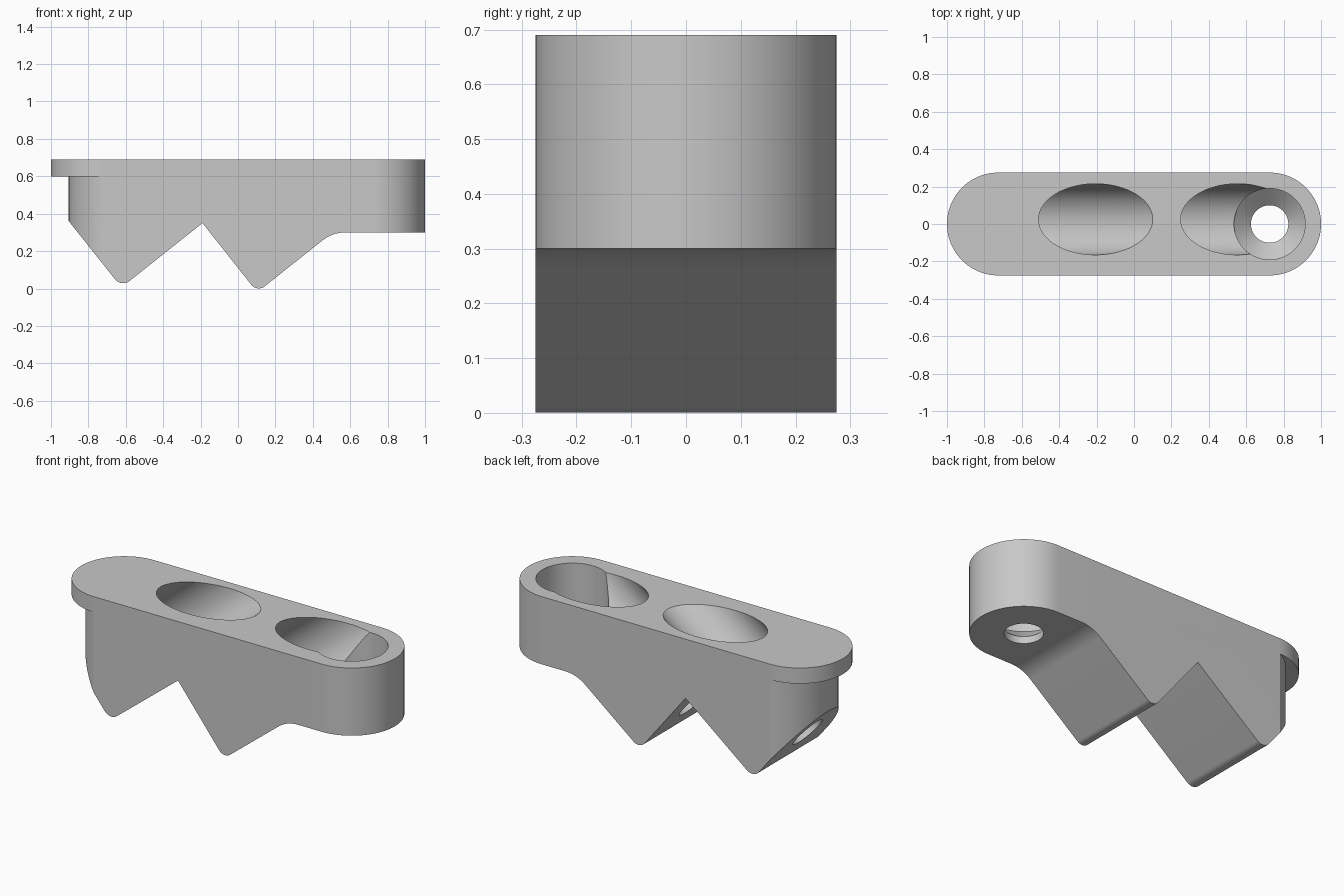
import bpy, bmesh, math
from mathutils import Vector, Matrix

if "Cube" in bpy.data.objects:
    bpy.data.objects.remove(bpy.data.objects["Cube"], do_unlink=True)

TOP = 0.69
TILT = math.radians(38.5)                       # bore angle from horizontal
AXIS = Vector((-math.cos(TILT), 0, -math.sin(TILT)))
COLOUR = (0.58, 0.58, 0.58, 1)

grey = bpy.data.materials.new("plain grey")
grey.use_nodes = True
grey.diffuse_color = COLOUR
grey.node_tree.nodes["Principled BSDF"].inputs["Base Color"].default_value = COLOUR


def finish(bm, name):
    bmesh.ops.recalc_face_normals(bm, faces=bm.faces)
    mesh = bpy.data.meshes.new(name)
    bm.to_mesh(mesh)
    bm.free()
    mesh.materials.append(grey)
    obj = bpy.data.objects.new(name, mesh)
    bpy.context.collection.objects.link(obj)
    return obj


def prism(name, points, direction):
    """Extrude a closed outline of 3D points along a direction."""
    bm = bmesh.new()
    face = bm.faces.new([bm.verts.new(p) for p in points])
    new = bmesh.ops.extrude_face_region(bm, geom=[face], use_keep_orig=True)["geom"]
    verts = [v for v in new if isinstance(v, bmesh.types.BMVert)]
    bmesh.ops.translate(bm, verts=verts, vec=direction)
    return finish(bm, name)


def lathe(name, profile, origin, axis, sides=96):
    """Revolve (radius, depth) pairs around an axis, capped at both ends."""
    bm = bmesh.new()
    rings = []
    for r, d in profile:
        rings.append([bm.verts.new((r * math.cos(t), r * math.sin(t), d))
                      for t in (2 * math.pi * i / sides for i in range(sides))])
    for a, b in zip(rings, rings[1:]):
        for i in range(sides):
            j = (i + 1) % sides
            bm.faces.new((a[i], a[j], b[j], b[i]))
    bm.faces.new(rings[0])
    bm.faces.new(rings[-1])
    turn = Vector((0, 0, 1)).rotation_difference(axis).to_matrix().to_4x4()
    bm.transform(Matrix.Translation(origin) @ turn)
    return finish(bm, name)


def arc(cx, cy, r, start, end, n):
    return [(cx + r * math.cos(a), cy + r * math.sin(a))
            for a in (math.radians(start + (end - start) * i / n) for i in range(n + 1))]


def fillet(before, corner, after, r, n=10):
    """Round one corner of an outline."""
    c = Vector(corner)
    u, v = (Vector(before) - c).normalized(), (Vector(after) - c).normalized()
    half = math.acos(u.dot(v)) / 2
    centre = c + (u + v).normalized() * (r / math.sin(half))
    p = c + u * (r / math.tan(half)) - centre
    q = c + v * (r / math.tan(half)) - centre
    return [tuple(centre + p.lerp(q, i / n).normalized() * r) for i in range(n + 1)]


# Body: full stadium block
outline = arc(0.725, 0, 0.275, -90, 90, 48) + arc(-0.725, 0, 0.275, 90, 270, 48)
body = prism("clamp_body", [(x, y, -0.2) for x, y in outline], (0, 0, TOP + 0.2))

# Underside: two rounded teeth and a raised foot
slope = math.tan(TILT)
notch, tip1, tip2 = (-0.19, 0.35), (-0.623, 0.006), (0.103, -0.02)
bend = (tip2[0] + (0.30 - tip2[1]) / slope, 0.30)
left = (-1.05, tip1[1] + (1.05 + tip1[0]) / slope)
right = (1.3, 0.30)
under = [left] + fillet(left, tip1, notch, 0.055) + [notch]
under += fillet(notch, tip2, bend, 0.05) + fillet(tip2, bend, right, 0.2)
under += [right, (1.3, -0.5), (-1.05, -0.5)]
cutters = [prism("underside_cutter", [(x, -0.5, z) for x, z in under], (0, 1, 0))]

# Ledge: bowed end set back beneath the top plate
bow = arc(-0.602, 0, 0.303, 115, 245, 40)
ledge = [(bow[0][0], 0.5)] + bow + [(bow[0][0], -0.5), (-1.3, -0.5), (-1.3, 0.5)]
cutters.append(prism("ledge_cutter", [(x, y, -0.4) for x, y in ledge], (0, 0, 1.0)))

# Angled screw bores through the teeth
for name, x, depth in (("rear", -0.205, 0.748), ("middle", 0.555, 0.793)):
    shape = [(0.19, -0.5), (0.19, depth - 0.15), (0.1, depth - 0.06), (0.1, depth + 0.2)]
    cutters.append(lathe(name + "_bore_cutter", shape, Vector((x, 0.025, TOP)), AXIS))

# Upright countersunk hole
shape = [(0.19, -0.2), (0.19, TOP - 0.42), (0.1, TOP - 0.34), (0.1, 0.6)]
cutters.append(lathe("upright_hole_cutter", shape, Vector((0.725, 0, TOP)), Vector((0, 0, -1))))

for cutter in cutters:
    mod = body.modifiers.new(cutter.name, "BOOLEAN")
    mod.operation, mod.solver, mod.object = "DIFFERENCE", "EXACT", cutter

# Bake the cuts, then drop the cutters
bpy.context.view_layer.objects.active = body
body.select_set(True)
for mod in list(body.modifiers):
    bpy.ops.object.modifier_apply(modifier=mod.name)
for cutter in cutters:
    bpy.data.objects.remove(cutter, do_unlink=True)
bpy.ops.object.shade_smooth_by_angle(angle=math.radians(25))
